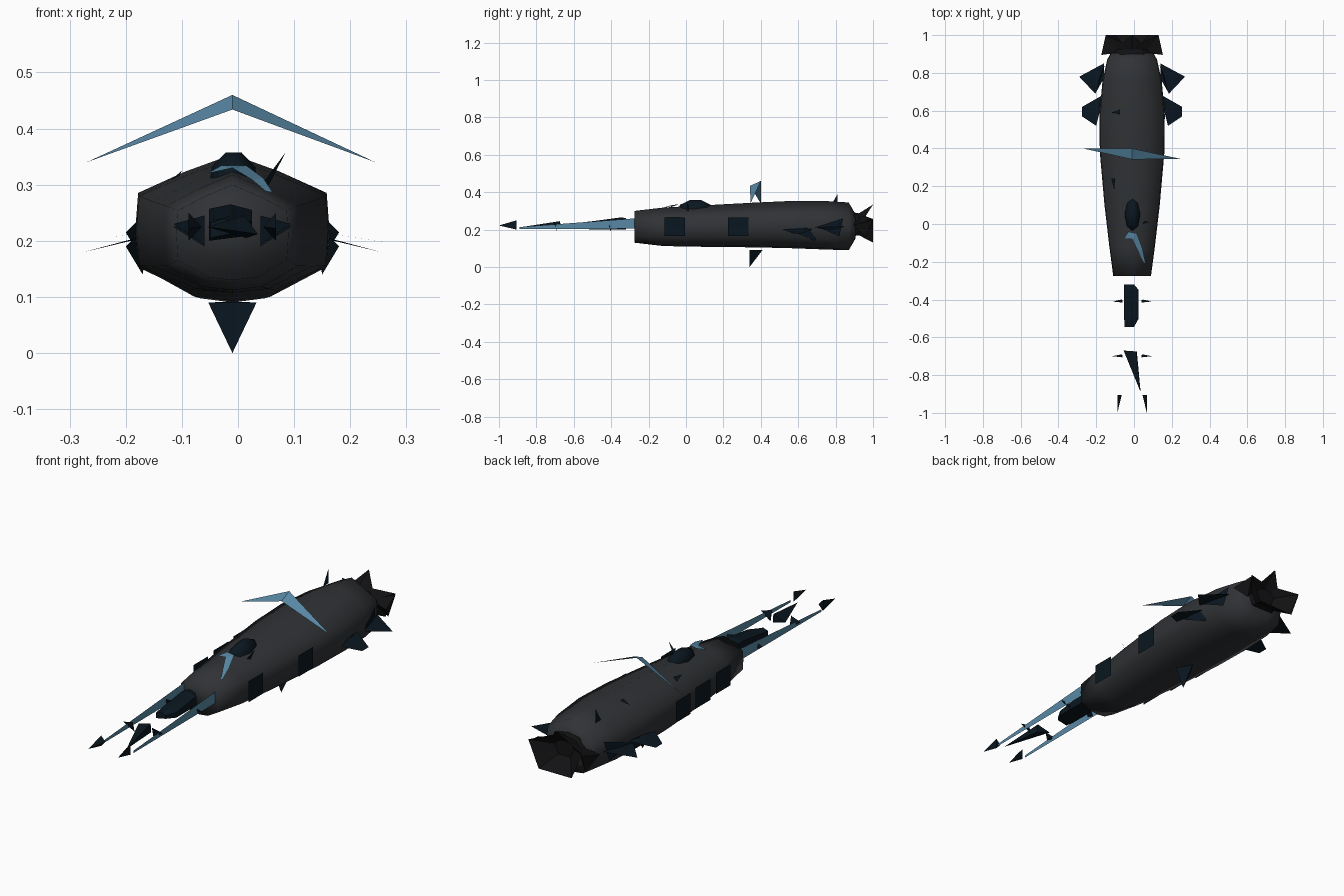
import bpy, math

CX = -0.01  # ship centreline


def mat(name, rgb):
    m = bpy.data.materials.new(name)
    m.diffuse_color = (*rgb, 1)
    return m


HULL = mat("hull_grey", (0.03, 0.032, 0.036))
BLACK = mat("engine_black", (0.006, 0.006, 0.007))
NAVY = mat("dark_navy", (0.003, 0.008, 0.014))
BLUE = mat("steel_blue", (0.1, 0.25, 0.38))


def mesh(name, verts, faces, material, smooth=0):
    me = bpy.data.meshes.new(name)
    me.from_pydata(verts, [], faces)
    me.materials.append(material)
    ob = bpy.data.objects.new(name, me)
    bpy.context.collection.objects.link(ob)
    if smooth:
        bpy.context.view_layer.objects.active = ob
        ob.select_set(True)
        bpy.ops.object.shade_smooth_by_angle(angle=math.radians(smooth))
        ob.select_set(False)
    return ob


def loft(name, rings, material, smooth=0):
    n = len(rings[0])
    verts = [v for r in rings for v in r]
    faces = [(i * n + j, i * n + (j + 1) % n, (i + 1) * n + (j + 1) % n, (i + 1) * n + j)
             for i in range(len(rings) - 1) for j in range(n)]
    faces.append(tuple(reversed(range(n))))
    faces.append(tuple(range((len(rings) - 1) * n, len(rings) * n)))
    return mesh(name, verts, faces, material, smooth)


def sheet(name, pts, material):
    return mesh(name, pts, [tuple(range(len(pts)))], material)


def tetra(name, pts, material):
    return mesh(name, pts, [(0, 1, 2), (0, 3, 1), (1, 3, 2), (2, 3, 0)], material)


# hull: y, half width, top z, bottom z
stations = [(-0.275, 0.097, 0.30, 0.13), (-0.12, 0.117, 0.318, 0.112),
            (0.1, 0.142, 0.33, 0.108), (0.38, 0.166, 0.345, 0.105),
            (0.58, 0.168, 0.354, 0.1), (0.76, 0.152, 0.352, 0.093),
            (0.87, 0.128, 0.345, 0.09), (0.905, 0.11, 0.285, 0.15)]
half = [(0, 1), (0.5, 0.88), (1, 0.73), (1.03, 0.47), (1, 0.21), (0.45, 0.03)]
section = half + [(0, 0)] + [(-a, b) for a, b in reversed(half[1:])]
loft("hull", [[(CX + a * w, y, zb + b * (zt - zb)) for a, b in section]
              for y, w, zt, zb in stations], HULL, smooth=100)


# engine: flared star nozzle, notched between its upper points
def ring(y, rx, rz, notch=0.0, dip=1.0):
    pts = []
    for i in range(10):
        a = math.tau * i / 10
        mid = i in (1, 9)
        k = dip if mid else (0.81 if i % 2 else 1.0)
        pts.append((CX + k * rx * math.sin(a), y - (notch if mid else 0), 0.222 + k * rz * math.cos(a)))
    return pts


loft("engine_nozzle", [ring(0.895, 0.10, 0.07), ring(0.925, 0.09, 0.065),
                       ring(1.0, 0.148, 0.112, 0.04, 0.55), ring(0.93, 0.055, 0.04)], BLACK)

# parts mirrored to both sides of the ship
for s, side in ((-1, "left"), (1, "right")):
    def P(x, y, z):
        return (CX + s * x, y, z)
    # engine shoulder plates
    tetra(f"engine_plate_{side}", [P(0.05, 0.91, 0.25), P(0.163, 0.895, 0.225),
                                   P(0.14, 1.0, 0.25), P(0.13, 0.96, 0.16)], BLACK)
    # flat side fins at the rear
    sheet(f"rear_fin_{side}", [P(0.15, 0.85, 0.217), P(0.15, 0.77, 0.216),
                               P(0.195, 0.69, 0.21), P(0.28, 0.78, 0.197)], NAVY)
    mesh(f"middle_fin_{side}", [P(0.16, 0.68, 0.205), P(0.19, 0.52, 0.2), P(0.265, 0.57, 0.18),
                                P(0.265, 0.62, 0.18), P(0.17, 0.6, 0.205)],
         [(0, 4, 3), (4, 1, 2, 3)], NAVY)
    # upright gussets at the fin roots
    for i, (y, z) in enumerate(((0.76, 0.215), (0.63, 0.19))):
        tetra(f"fin_gusset_{side}_{i}", [P(0.145, y + 0.08, z + 0.045), P(0.16, y + 0.06, z - 0.05),
                                         P(0.19, y - 0.06, z), P(0.17, y + 0.02, z)], NAVY)
    # hanging side panels
    for i, (y, x) in enumerate(((-0.06, 0.145), (0.28, 0.172))):
        sheet(f"side_panel_{side}_{i}", [P(x, y - 0.055, 0.165), P(x, y + 0.055, 0.165),
                                         P(x, y + 0.055, 0.265), P(x, y - 0.055, 0.265)], NAVY)
    # long upright blue nose blades
    sheet(f"nose_blade_{side}", [P(0.082, -0.89, 0.203), P(0.082, -0.89, 0.214),
                                 P(0.082, -0.22, 0.264), P(0.082, -0.24, 0.205)], BLUE)
    # dart tips
    tetra(f"dart_tip_{side}", [P(0.078, -1.0, 0.222), P(0.055, -0.905, 0.225),
                               P(0.078, -0.905, 0.25), P(0.078, -0.905, 0.2)], NAVY)
    # blade brackets
    for i, (y, zo) in enumerate(((-0.41, 0.0), (-0.7, 0.005))):
        tetra(f"blade_bracket_{side}_{i}", [P(0.05, y - 0.006, 0.24 + zo), P(0.05, y + 0.006, 0.19 + zo),
                                            P(0.105, y, 0.225 + zo), P(0.055, y + 0.01, 0.2 + zo)], NAVY)

# extra panel on the left side
sheet("left_extra_panel", [(-0.17, 0.06, 0.165), (-0.17, 0.17, 0.165),
                           (-0.17, 0.17, 0.265), (-0.17, 0.06, 0.265)], NAVY)


# nose gun body and tapered barrel
def box_ring(y, x0, x1, z0, z1):
    return [(x0, y, z0), (x1, y, z0 + 0.01), (x1, y, z1 - 0.01), ((x0 + x1) / 2, y, z1), (x0, y, z1 - 0.008)]


loft("nose_gun_body", [box_ring(-0.545, -0.05, 0.0, 0.205, 0.24), box_ring(-0.5, -0.052, 0.025, 0.2, 0.245),
                       box_ring(-0.35, -0.052, 0.025, 0.2, 0.265), box_ring(-0.32, -0.052, 0.0, 0.2, 0.262)], NAVY)
tetra("nose_gun_barrel", [(0.035, -0.89, 0.212), (-0.055, -0.67, 0.225),
                          (0.012, -0.675, 0.245), (0.015, -0.675, 0.205)], NAVY)

# cockpit canopy: low faceted dome
loft("canopy", [[(CX + 0.002 + k * 0.042 * math.cos(a), 0.05 + k * 0.09 * math.sin(a), z)
                 for a in [math.tau * i / 8 for i in range(8)]]
                for k, z in ((1.0, 0.305), (0.92, 0.332), (0.35, 0.357))], NAVY, smooth=60)

# curved blue stripe on the nose
mesh("nose_stripe", [(-0.055, -0.08, 0.32), (-0.03, -0.04, 0.334), (0.015, -0.05, 0.334),
                     (-0.01, -0.08, 0.33), (0.045, -0.13, 0.312), (0.025, -0.15, 0.309),
                     (0.062, -0.21, 0.286), (0.05, -0.2, 0.288)],
     [(0, 3, 1), (1, 3, 2), (3, 5, 4, 2), (5, 7, 6, 4)], BLUE)

# blue chevron wing above the hull
mesh("chevron_wing", [(-0.27, 0.4, 0.34), (CX, 0.4, 0.46), (CX, 0.342, 0.434), (0.245, 0.345, 0.34)],
     [(0, 2, 1), (1, 2, 3)], BLUE)

# belly fin
tetra("belly_fin", [(CX - 0.043, 0.34, 0.09), (CX + 0.043, 0.34, 0.09),
                    (CX, 0.41, 0.092), (CX, 0.34, 0.0)], NAVY)

# small spikes on the upper hull
sheet("nose_spike", [(0.035, 0.0, 0.29), (0.085, 0.01, 0.358), (0.05, 0.015, 0.29)], NAVY)
sheet("rear_spike", [(-0.09, 0.77, 0.32), (-0.09, 0.81, 0.39), (-0.09, 0.81, 0.32)], NAVY)
sheet("back_spike", [(-0.12, 0.59, 0.328), (-0.075, 0.58, 0.345), (-0.075, 0.605, 0.345)], NAVY)
sheet("flank_spike", [(-0.12, 0.24, 0.308), (-0.105, 0.18, 0.315), (-0.1, 0.24, 0.325)], NAVY)
